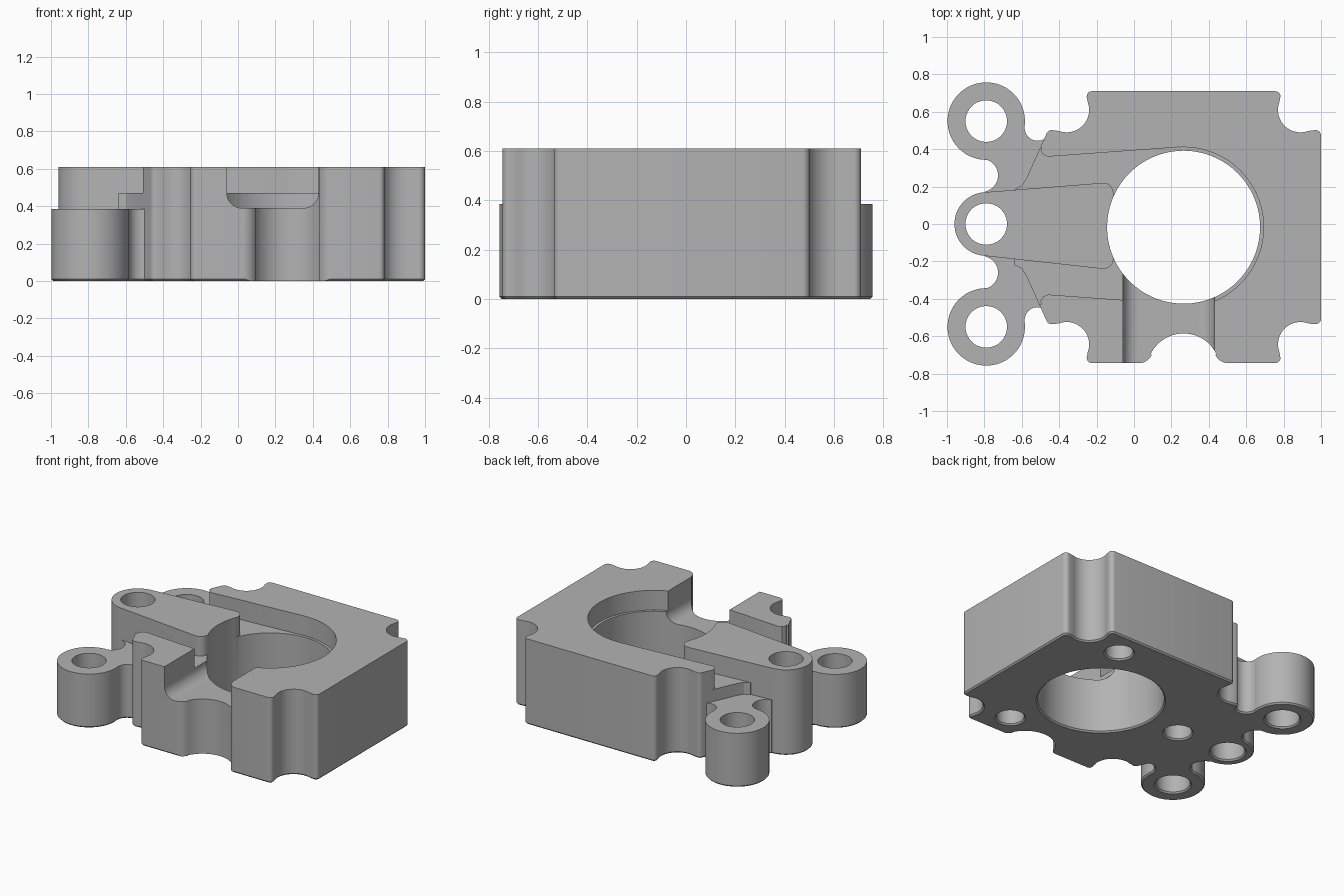
import bpy, bmesh
from math import sin, cos, radians, ceil
from mathutils import Matrix, Vector

cube = bpy.data.objects.get("Cube")
if cube:
    bpy.data.objects.remove(cube, do_unlink=True)

grey = bpy.data.materials.new("machined_grey")
grey.use_nodes = True
grey.diffuse_color = (0.45, 0.45, 0.45, 1)
grey.node_tree.nodes["Principled BSDF"].inputs["Base Color"].default_value = (0.45, 0.45, 0.45, 1)

TOP, LEDGE, LUG_TOP, NOTCH = 0.61, 0.47, 0.385, 0.39
CHAMFER = 0.01
MID = -0.017          # symmetry line of the block
BORE = (0.265, MID)


def arc(x, y, r, a0, a1, step=6):
    n = max(2, ceil(abs(a1 - a0) / step))
    angles = [radians(a0 + (a1 - a0) * i / n) for i in range(n + 1)]
    return [(x + r * cos(a), y + r * sin(a)) for a in angles]


def circle(x, y, r):
    return arc(x, y, r, 0, 360, 5)[:-1]


def mirror(points, axis=0.0):
    return [(x, 2 * axis - y) for x, y in reversed(points)]


def offset(points, d):
    """Move a counter-clockwise outline outward by d."""
    if not d:
        return points
    out = []
    for i, p in enumerate(points):
        a, b, c = Vector(points[i - 1]), Vector(p), Vector(points[(i + 1) % len(points)])
        e, f = (b - a).normalized(), (c - b).normalized()
        n = Vector((e.y + f.y, -e.x - f.x)) / max(0.4, 1 + e.dot(f))
        out.append(tuple(b + n * d))
    return out


def prism(name, points, layers):
    """Stack an outline at (height, outward offset) layers into a solid."""
    area = sum(points[i - 1][0] * p[1] - p[0] * points[i - 1][1] for i, p in enumerate(points))
    if area < 0:
        points = points[::-1]
    bm = bmesh.new()
    rings = [[bm.verts.new((x, y, z)) for x, y in offset(points, d)] for z, d in layers]
    n = len(points)
    for low, high in zip(rings, rings[1:]):
        for i in range(n):
            j = (i + 1) % n
            bm.faces.new((low[i], low[j], high[j], high[i]))
    bm.faces.new(rings[0][::-1])
    bm.faces.new(rings[-1])
    mesh = bpy.data.meshes.new(name)
    bm.to_mesh(mesh)
    bm.free()
    mesh.materials.append(grey)
    ob = bpy.data.objects.new(name, mesh)
    bpy.context.collection.objects.link(ob)
    return ob


def solid(name, points, top):
    return prism(name, points, [(0, -CHAMFER), (CHAMFER, 0), (top, 0)])


def hole(name, x, y, r, top=1.0):
    return prism(name, circle(x, y, r), [(-0.05, CHAMFER), (0, CHAMFER), (CHAMFER, 0), (top, 0)])


def combine(target, tool, operation="DIFFERENCE"):
    mod = target.modifiers.new(operation.lower(), "BOOLEAN")
    mod.operation, mod.solver, mod.object = operation, "EXACT", tool
    bpy.context.view_layer.objects.active = target
    bpy.ops.object.modifier_apply(modifier=mod.name)
    bpy.data.objects.remove(tool, do_unlink=True)


# Main block with scooped corners and a tapered left side
half = arc(0.97, 0.472, 0.03, 0, 100, 15)
half += arc(0.89, 0.61, 0.12, 290, 160)
half += arc(0.755, 0.682, 0.028, 0, 90, 15)
half += arc(-0.225, 0.682, 0.028, 90, 180, 15)
half += arc(-0.36, 0.61, 0.12, 20, -110)
half += arc(-0.44, 0.472, 0.03, 80, 160, 15)
half += [(-0.575, 0.245), (-0.6, 0.205), (-0.64, 0.185)]
body = solid("housing_block", half + mirror(half, MID), TOP)

# Sunken channel on the left and shallow counterbore
wall = [(0.24, 0.411), (-0.46, 0.36), (-0.485, 0.37), (-0.5, 0.395), (-0.495, 0.41), (-0.9, 0.41)]
combine(body, prism("channel_cutter", wall + mirror(wall, MID / 2), [(LEDGE, 0), (1, 0)]))
combine(body, prism("counterbore_cutter", circle(*BORE, 0.428), [(LEDGE, 0), (1, 0)]))

# Full-height tongue ending in a round boss
tongue = arc(-0.79, 0, 0.17, 95, 265)
tongue += arc(-0.165, -0.185, 0.055, -95, 0, 10) + arc(-0.165, 0.165, 0.055, 0, 95, 10)
combine(body, solid("tongue", tongue, TOP), "UNION")

# Mounting lugs and their filleted webs
web = [(-0.79, 0.55)] + arc(-0.515, 0.515, 0.07, 172, 330)
web += [(-0.4, 0.3), (-0.4, 0), (-0.79, 0)] + arc(-0.815, 0.26, 0.088, -78, 78)
for side, outline in ((1, web), (-1, mirror(web))):
    combine(body, solid("web", outline, LUG_TOP), "UNION")
    combine(body, solid("lug", circle(-0.79, side * 0.55, 0.207), LUG_TOP), "UNION")

# Bore, through holes and blind holes underneath
combine(body, hole("bore_cutter", *BORE, 0.409))
for y in (-0.55, 0, 0.55):
    combine(body, hole("lug_hole_cutter", -0.79, y, 0.111))
for x, y in ((0.57, 0.53), (0.57, -0.565), (-0.385, MID)):
    combine(body, hole("blind_hole_cutter", x, y, 0.09, 0.3))

# Front notch with rounded lower corners
profile = [(0.43, 1)] + arc(0.35, NOTCH + 0.08, 0.08, 0, -90, 10)
profile += arc(0.02, NOTCH + 0.08, 0.08, 270, 180, 10) + [(-0.06, 1)]
notch = prism("notch_cutter", profile, [(0.1, 0), (1, 0)])
notch.data.transform(Matrix.Rotation(radians(90), 4, "X"))
combine(body, notch)

# Front scoop, full height, with its rounded upper lip
scoop = arc(0.265, -0.78, 0.195, 26, 154)
scoop += arc(0.023, -0.665, 0.08, -26, -90, 10)
scoop += [(-0.2, -0.7455), (-0.2, -0.95), (0.73, -0.95), (0.73, -0.7455)]
scoop += arc(0.507, -0.665, 0.08, 270, 206, 10)
scoop_cutter = prism("scoop_cutter", scoop, [(-0.1, 0), (1, 0)])
R = 0.045
curve = [(NOTCH - R + R * sin(radians(a)), R - R * cos(radians(a))) for a in range(0, 91, 15)]
lip = prism("lip_cutter", scoop, curve + [(NOTCH + 0.02, R)])
limits = [(-0.03, -0.9), (0.43, -0.9), (0.43, -0.4), (-0.03, -0.4)]
combine(lip, prism("lip_limits", limits, [(0.2, 0), (0.7, 0)]), "INTERSECT")
combine(body, scoop_cutter)
combine(body, lip)

# Smooth round walls, crisp edges
bpy.ops.object.select_all(action="DESELECT")
body.select_set(True)
bpy.context.view_layer.objects.active = body
bpy.ops.object.shade_smooth_by_angle(angle=radians(30))
